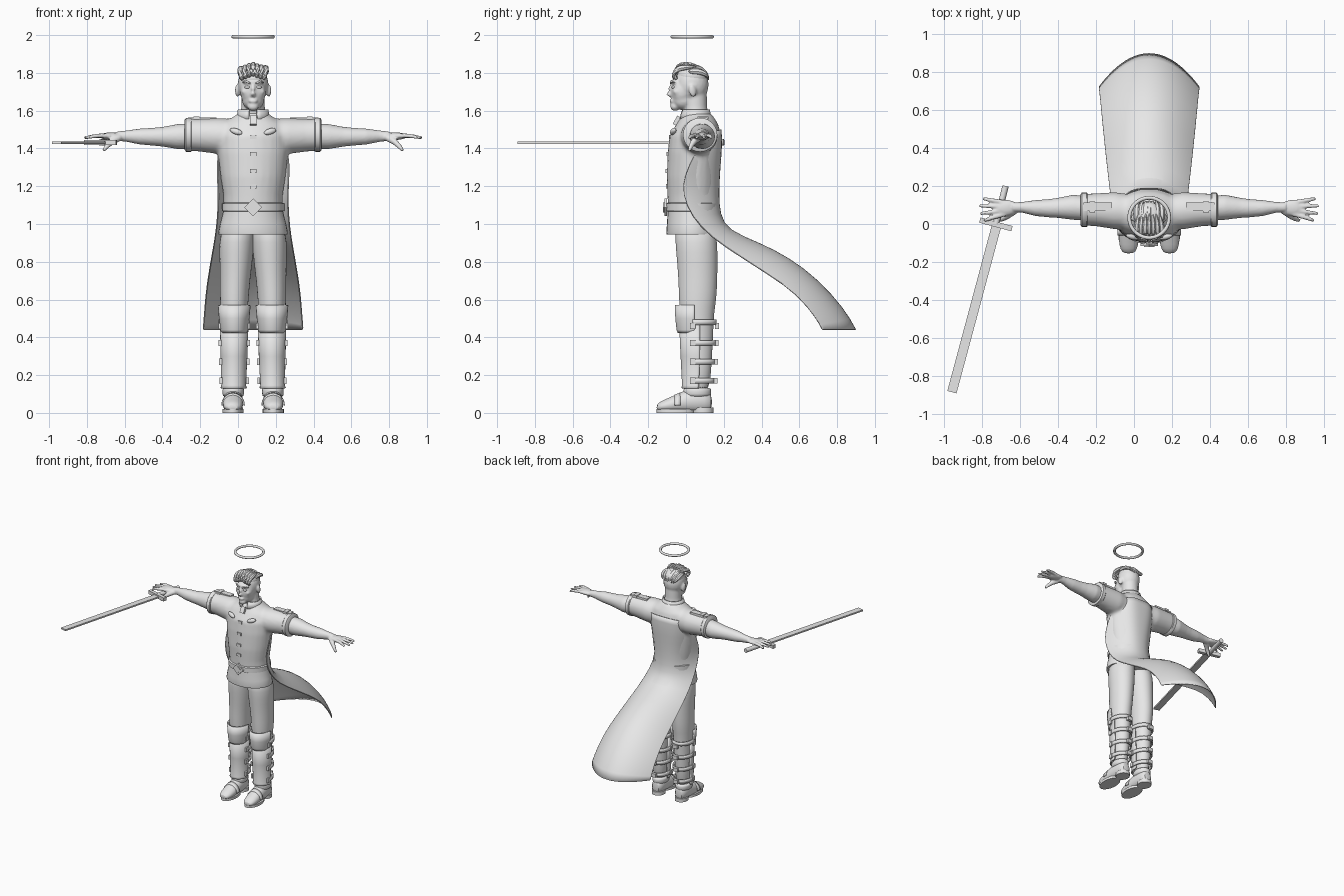
import bpy, bmesh, math, random
from mathutils import Vector, Matrix, Euler

random.seed(4)
BODY_X = 0.08   # the body stands beside the origin; the sword reaches the far side
parts = []

cube = bpy.data.objects.get("Cube")
if cube:
    bpy.data.objects.remove(cube, do_unlink=True)

grey = bpy.data.materials.new("plain grey")
grey.use_nodes = True
grey.diffuse_color = (0.8, 0.8, 0.8, 1)
grey.node_tree.nodes["Principled BSDF"].inputs["Base Color"].default_value = grey.diffuse_color


def finish(name, bm, mirror=False, round_off=False, thickness=0, blend=0):
    """Turn a bmesh into a named object with the modifiers it needs."""
    if not thickness:
        bmesh.ops.recalc_face_normals(bm, faces=bm.faces)
    mesh = bpy.data.meshes.new(name)
    bm.to_mesh(mesh)
    bm.free()
    mesh.materials.append(grey)
    obj = bpy.data.objects.new(name, mesh)
    obj.location.x = BODY_X
    bpy.context.collection.objects.link(obj)
    parts.append(obj)
    if round_off:
        obj.modifiers.new("round", 'SUBSURF').levels = 1
        obj.modifiers["round"].render_levels = 1
    if thickness:
        shell = obj.modifiers.new("shell", 'SOLIDIFY')
        shell.thickness, shell.offset = thickness, 0
    if blend:
        remesh = obj.modifiers.new("blend", 'REMESH')
        remesh.mode, remesh.voxel_size, remesh.use_smooth_shade = 'VOXEL', blend, True
        soften = obj.modifiers.new("soften", 'SMOOTH')
        soften.factor, soften.iterations = 0.5, 5
    if mirror:
        obj.modifiers.new("mirror", 'MIRROR')
    return obj


def skin(bm, rows, closed=True):
    """Join rows of points with quads, capping the ends of closed rows."""
    rows = [[bm.verts.new(p) for p in row] for row in rows]
    count = len(rows[0])
    for low, high in zip(rows, rows[1:]):
        for i in range(count if closed else count - 1):
            j = (i + 1) % count
            bm.faces.new((low[i], low[j], high[j], high[i]))
    if closed:
        bm.faces.new(rows[0][::-1])
        bm.faces.new(rows[-1])


def loft(bm, axis, rings, arc=None, sides=24):
    """Ellipses (place, centre a, centre b, radius a, radius b) along an axis."""
    start, end = [math.radians(d) for d in arc or (0, 360)]
    steps = sides - 1 if arc else sides
    rows = []
    for h, a, b, ra, rb in rings:
        row = []
        for i in range(sides):
            t = start + (end - start) * i / steps
            p, q = a + ra * math.cos(t), b + rb * math.sin(t)
            row.append({'x': (h, p, q), 'y': (p, h, q), 'z': (p, q, h)}[axis])
        rows.append(row)
    skin(bm, rows, closed=arc is None)


def tube(bm, points, radii, sides=10):
    points = [Vector(p) for p in points]
    rows = []
    for i, (p, r) in enumerate(zip(points, radii)):
        along = points[min(i + 1, len(points) - 1)] - points[max(i - 1, 0)]
        turn = along.to_track_quat('Z', 'Y')
        angles = [math.tau * k / sides for k in range(sides)]
        rows.append([p + turn @ Vector((r * math.cos(t), r * math.sin(t), 0)) for t in angles])
    skin(bm, rows)


def place(loc, size, rot):
    return Matrix.LocRotScale(Vector(loc), Euler(rot), Vector(size))


def ball(bm, loc, size, rot=(0, 0, 0)):
    bmesh.ops.create_icosphere(bm, subdivisions=3, radius=1, matrix=place(loc, size, rot))


def box(bm, loc, size, rot=(0, 0, 0)):
    bmesh.ops.create_cube(bm, size=1, matrix=place(loc, size, rot))


# Shirt: torso and sleeves blended into one surface
bm = bmesh.new()
loft(bm, 'z', [(1.05, 0, .035, .155, .13), (1.15, 0, .035, .157, .133), (1.25, 0, .035, .172, .137),
               (1.38, 0, .04, .187, .137), (1.47, 0, .05, .19, .137), (1.53, 0, .06, .17, .11),
               (1.57, 0, .06, .1, .085), (1.59, 0, .055, .075, .07)])
for s in (-1, 1):
    loft(bm, 'x', [(s * .06, .06, 1.465, .09, .09), (s * .18, .07, 1.465, .098, .095),
                   (s * .28, .075, 1.47, .087, .087), (s * .36, .075, 1.473, .083, .084)])
finish("shirt", bm, blend=.012)

# Sleeve cuffs and shoulder straps
bm = bmesh.new()
loft(bm, 'x', [(.325, .075, 1.472, .086, .086), (.33, .075, 1.472, .091, .09),
               (.355, .075, 1.472, .091, .09), (.362, .075, 1.472, .08, .08)])
box(bm, (.27, .09, 1.556), (.15, .045, .018))
box(bm, (.3, .09, 1.562), (.03, .058, .016))
finish("sleeve_cuff_and_strap", bm, mirror=True)

# Collar, clasp, buttons and pocket flaps
bm = bmesh.new()
loft(bm, 'z', [(1.555, 0, .05, .086, .082), (1.58, 0, .05, .08, .076), (1.605, 0, .052, .076, .07)], arc=(-75, 255))
finish("collar", bm, thickness=.01)
bm = bmesh.new()
box(bm, (0, -.045, 1.545), (.035, .03, .05), (-.5, 0, 0))
for z, y in ((1.46, -.083), (1.37, -.096), (1.28, -.1), (1.2, -.098)):
    box(bm, (0, y, z), (.035, .016, .022))
finish("front_clasps", bm)
bm = bmesh.new()
ball(bm, (.09, -.068, 1.49), (.035, .014, .016), (-.3, -.3, .3))
finish("pocket_flap", bm, mirror=True)

# Shirt skirt, belt and diamond buckle
bm = bmesh.new()
loft(bm, 'z', [(.945, 0, .035, .182, .137), (.955, 0, .035, .184, .139), (1.0, 0, .035, .175, .136),
               (1.06, 0, .035, .16, .132), (1.1, 0, .035, .155, .13)], sides=32)
finish("shirt_skirt", bm)
bm = bmesh.new()
loft(bm, 'z', [(z, 0, .035, .155 + r, .132 + r) for z, r in ((1.065, 0), (1.07, .01), (1.108, .01), (1.113, 0))], sides=32)
finish("belt", bm)
bm = bmesh.new()
box(bm, (0, -.108, 1.088), (.066, .014, .066), (0, math.pi / 4, 0))
box(bm, (0, -.114, 1.088), (.038, .014, .038), (0, math.pi / 4, 0))
finish("belt_buckle", bm)

# Cape: each row bows from its side edges (y, z) to its middle (y, z)
cape_rows = [(.15, .12, 1.48, .185, 1.5), (.19, .05, 1.38, .19, 1.42), (.19, -.01, 1.25, .178, 1.29),
             (.183, -.02, 1.16, .172, 1.16), (.187, .03, 1.04, .178, 1.05), (.2, .13, .93, .22, .965),
             (.22, .3, .82, .39, .9), (.235, .44, .73, .55, .82), (.25, .59, .63, .7, .705),
             (.26, .7, .49, .84, .55), (.265, .72, .44, .9, .44)]
bm = bmesh.new()
rows = []
for i, (half, ys, zs, ym, zm) in enumerate(cape_rows):
    power = 2 + 2 * max(0, 1 - i / 5)
    row = []
    for k in range(17):
        u = math.sin((k / 8 - 1) * math.pi / 2)
        bow = 1 - abs(u) ** power
        row.append((half * u, ys + (ym - ys) * bow, zs + (zm - zs) * bow))
    rows.append(row)
skin(bm, rows, closed=False)
finish("cape", bm, round_off=True, thickness=.006)

# Trouser legs
bm = bmesh.new()
loft(bm, 'z', [(1.02, .075, .045, .085, .105), (.9, .088, .055, .094, .112), (.8, .09, .06, .087, .108),
               (.7, .096, .063, .08, .103), (.6, .1, .062, .076, .1), (.53, .1, .058, .071, .09),
               (.4, .1, .062, .064, .082), (.25, .102, .062, .058, .073), (.1, .104, .06, .052, .067)])
finish("trouser_leg", bm, mirror=True, round_off=True)

# Shin and knee guards
bm = bmesh.new()
loft(bm, 'z', [(.13, .103, .055, .066, .076), (.145, .103, .055, .06, .071), (.3, .101, .06, .066, .084),
               (.48, .1, .058, .071, .09)], arc=(170, 370))
loft(bm, 'z', [(.425, .1, .055, .066, .094), (.44, .1, .055, .07, .1), (.5, .1, .055, .076, .107),
               (.57, .1, .055, .082, .108)], arc=(185, 355))
finish("leg_guard", bm, mirror=True, thickness=.01)

# Calf straps and their buckles
bm = bmesh.new()
for z in (.17, .27, .37, .48):
    grow = z * .03
    loft(bm, 'z', [(z + d, .101, .06, .062 + grow, .082 + grow) for d in (-.014, .014)], arc=(-15, 195))
finish("calf_strap", bm, mirror=True, thickness=.01)
bm = bmesh.new()
for z in (.17, .27, .37, .46):
    for side in (-1, 1):
        box(bm, (.1 + side * (.066 + z * .025), .035, z), (.014, .03, .034))
    box(bm, (.1, .15 + z * .03, z), (.04, .022, .03))
finish("strap_buckle", bm, mirror=True)

# Boots
bm = bmesh.new()
loft(bm, 'y', [(-.156, .108, .028, .025, .014), (-.135, .108, .034, .045, .028), (-.08, .107, .042, .055, .042),
               (-.03, .106, .055, .053, .055), (.04, .105, .065, .052, .068), (.1, .104, .065, .05, .066),
               (.14, .104, .055, .032, .045)])
for v in bm.verts:
    v.co.z = max(v.co.z, .014)
loft(bm, 'z', [(z, .105, .06, .054 + r, .07 + r) for z, r in ((.08, 0), (.1, .004), (.125, .004), (.135, 0))])
finish("boot", bm, mirror=True, round_off=True)
bm = bmesh.new()
loft(bm, 'z', [(z, .107, -.055, .056, .1) for z in (0, .02)])
loft(bm, 'z', [(z, .104, .09, .05, .055) for z in (0, .028)])
finish("boot_sole", bm, mirror=True)
bm = bmesh.new()
loft(bm, 'y', [(y, .106, .04, .058, h) for y, h in ((-.06, .052), (-.03, .064))], arc=(0, 180))
finish("instep_strap", bm, mirror=True, thickness=.008)

# Arms with open hands
bm = bmesh.new()
loft(bm, 'x', [(.3, .08, 1.467, .065, .068), (.4, .088, 1.463, .066, .066), (.48, .085, 1.462, .053, .052),
               (.53, .083, 1.462, .048, .047), (.6, .084, 1.463, .042, .042), (.67, .088, 1.465, .028, .03),
               (.72, .088, 1.465, .026, .025)])
ball(bm, (.755, .085, 1.465), (.06, .042, .02), (0, 0, -.1))
for k in range(4):
    spread = (k - 1.5) * .023
    reach = (.878, .895, .893, .87)[3 - k]
    tube(bm, [(.76, .083 + spread * .9, 1.466), (.81, .08 + spread * 1.2, 1.468),
              (.85, .077 + spread * 1.5, 1.464), (reach, .075 + spread * 1.7, 1.456)], (.013, .012, .011, .008))
tube(bm, [(.71, .07, 1.458), (.75, .04, 1.435), (.775, .025, 1.41), (.793, .018, 1.388)], (.02, .017, .013, .009))
finish("arm_and_hand", bm, mirror=True, blend=.006)

# Head and neck
bm = bmesh.new()
ball(bm, (0, .03, 1.738), (.081, .09, .1))
ball(bm, (0, -.02, 1.7), (.068, .06, .08))
ball(bm, (0, -.012, 1.657), (.059, .062, .055))
ball(bm, (0, -.058, 1.622), (.03, .026, .024))
ball(bm, (0, -.058, 1.752), (.056, .024, .016))
ball(bm, (0, -.076, 1.651), (.024, .012, .012))
tube(bm, [(0, -.07, 1.745), (0, -.086, 1.712), (0, -.093, 1.69), (0, -.08, 1.68)], (.009, .011, .015, .012))
loft(bm, 'z', [(1.53, 0, .06, .09, .08), (1.58, 0, .052, .068, .066), (1.62, 0, .05, .062, .062), (1.7, 0, .05, .06, .06)])
for s in (-1, 1):
    ball(bm, (s * .084, .035, 1.705), (.011, .021, .034), (.2, 0, s * .3))
    ball(bm, (s * .042, -.045, 1.7), (.022, .025, .018))
finish("head", bm, blend=.007)
bm = bmesh.new()
ball(bm, (.03, -.068, 1.724), (.016, .01, .008))
tube(bm, [(.014, -.082, 1.744), (.035, -.078, 1.754), (.056, -.06, 1.75)], (.004, .006, .003))
finish("eye_and_brow", bm, mirror=True)

# Hair: a cropped cap under swept-back locks
bm = bmesh.new()
ball(bm, (0, .035, 1.782), (.076, .083, .06))
for k in range(-3, 4):
    x, drop = k * .022, abs(k) * .007
    lift = random.uniform(-.008, .008)
    tube(bm, [(x * .8, -.045, 1.785 - drop), (x, -.074, 1.802 - drop + lift), (x * 1.05, -.05, 1.838 - drop + lift),
              (x, 0, 1.85 - drop), (x * .8, .06, 1.848 - drop + lift)], (.014, .017, .02, .018, .002), 6)
    tube(bm, [(x, .01, 1.828 - drop), (x * 1.05, .06, 1.832 - drop), (x, .105, 1.81 - drop + lift),
              (x * .7, .124, 1.765 + lift)], (.018, .02, .016, .002), 6)
finish("hair", bm, round_off=True)

# Halo
bpy.ops.mesh.primitive_torus_add(major_radius=.105, minor_radius=.01, major_segments=48, minor_segments=12,
                                 location=(BODY_X, .033, 1.991))
halo = bpy.context.object
halo.name = "halo"
halo.scale.z = .9
halo.data.materials.append(grey)
parts.append(halo)

# Sword in the right hand
turn = (0, 0, -.262)
bm = bmesh.new()
box(bm, (-.922, -.447, 1.43), (.05, .91, .012), turn)
finish("sword_blade", bm)
bm = bmesh.new()
box(bm, (-.808, -.002, 1.432), (.175, .028, .028), turn)
tube(bm, [(-.808, 0, 1.432), (-.757, .2, 1.432)], (.017, .017), 12)
finish("sword_hilt", bm)

# Smooth shading that keeps hard edges
bpy.ops.object.select_all(action='DESELECT')
for obj in parts:
    obj.select_set(True)
bpy.context.view_layer.objects.active = parts[0]
bpy.ops.object.shade_smooth_by_angle(angle=math.radians(40))
